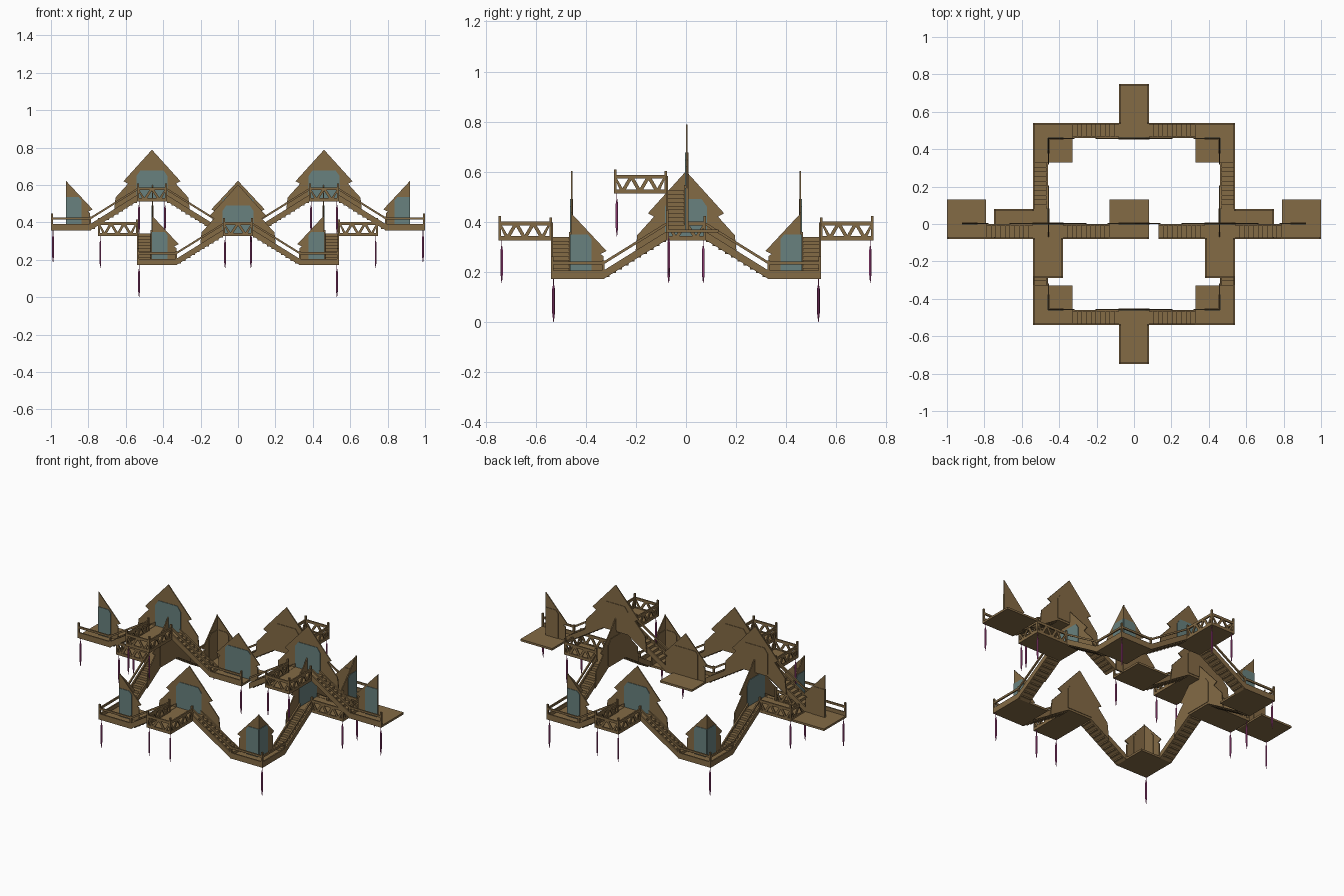
import bpy, bmesh, math
from mathutils import Matrix, Vector

if "Cube" in bpy.data.objects:
    bpy.data.objects.remove(bpy.data.objects["Cube"])

T = Matrix.Translation
MX = Matrix.Scale(-1, 4, (1, 0, 0))
SWAP = Matrix(((0, 1, 0, 0), (1, 0, 0, 0), (0, 0, 1, 0), (0, 0, 0, 1)))
BASE, RISE, LIFT = 0.171, 0.155, 0.186
W = 0.08                     # walkway width
meshes = {}


def bm_for(name):
    return meshes.setdefault(name, bmesh.new())


def prism(name, M, poly, v0, v1):
    """Outline in the x-z plane, extruded along y from v0 to v1."""
    bm = bm_for(name)
    a = [bm.verts.new(M @ Vector((x, v0, z))) for x, z in poly]
    b = [bm.verts.new(M @ Vector((x, v1, z))) for x, z in poly]
    faces = [bm.faces.new(a), bm.faces.new(b[::-1])]
    n = len(poly)
    for i in range(n):
        j = (i + 1) % n
        faces.append(bm.faces.new((a[i], b[i], b[j], a[j])))
    bmesh.ops.recalc_face_normals(bm, faces=faces)


def box(name, M, x0, x1, y0, y1, z0, z1):
    prism(name, M, [(x0, z0), (x1, z0), (x1, z1), (x0, z1)], y0, y1)


def strip(name, M, path, z0, z1, v0, v1):
    prism(name, M, [(x, z + z0) for x, z in path] +
          [(x, z + z1) for x, z in reversed(path)], v0, v1)


def pendant(M, x, y, z):
    bm = bm_for("hanging_pendants")
    rings = []
    for r, dz in ((.0015, 0), (.0015, -.02), (.0055, -.04), (.0055, -.135), (.001, -.171)):
        rings.append([bm.verts.new(M @ Vector((x + r * math.cos(k * math.pi / 3),
                      y + r * math.sin(k * math.pi / 3), z + dz))) for k in range(6)])
    fs = [bm.faces.new(rings[0]), bm.faces.new(rings[-1])]
    for p, q in zip(rings, rings[1:]):
        for k in range(6):
            fs.append(bm.faces.new((p[k], p[(k + 1) % 6], q[(k + 1) % 6], q[k])))
    bmesh.ops.recalc_face_normals(bm, faces=fs)


def truss(M, length, n, z):
    """Balustrade panel with zigzag braces, along x from 0 to length."""
    box("balcony_panels", M, 0, length, 0, .008, z, z + .017)
    box("balcony_panels", M, 0, length, 0, .008, z + .06, z + .075)
    step = length / n
    for i in range(n):
        lo, hi = (.0, .06) if i % 2 else (.06, .0)
        x0, x1, w = i * step, (i + 1) * step, .008
        za, zb = z + .008 + lo, z + .008 + hi
        prism("balcony_panels", M, [(max(0, x0 - w), za), (x0 + w, za),
              (min(length, x1 + w), zb), (x1 - w, zb)], .001, .007)


def post(M, x, y, z, h=.09):
    box("rail_posts", M, x - .005, x + .005, y - .005, y + .005, z, z + h)


def mid_node(M):
    h = RISE
    # raised landing and balcony
    box("floors", M, -W, W, -.288, 0, h, h + .012)
    truss(M @ T((-W, -.288, 0)), 2 * W, 4, h)
    for s in (Matrix.Identity(4), MX):
        S = M @ s
        truss(S @ T((W, -W, 0)) @ Matrix.Rotation(-math.pi / 2, 4, 'Z') @ T((0, -.008, 0)), .208, 6, h)
        post(S, W - .005, -.283, h, .096)
        post(S, W - .005, -W, h, .09)
        pendant(S, W - .011, -.276, h)
        # stair flight
        path = [(W, h), (.33, 0)]
        strip("stair_slabs", S, path, 0, .012, -W, 0)
        for v in (-W, -.008):
            strip("stair_stringers", S, path, 0, .034, v, v + .008)
        strip("handrails", S, path, .058, .07, -W, -W + .008)
        n = 10
        for i in range(n):
            x = W + .25 * i / n
            z = h * (1 - (i + 1) / n)
            box("stair_treads", S, x, x + .025, -.072, -.008, z + .008, z + .029)
    # gabled backing wall, stepped like a tiered roof
    half = [(.152, h + .108), (.128, h + .094), (.195, h + .02),
            (.205, h - .077), (W, h)]
    prism("gable_walls", M, [(0, h + .276)] + half +
          [(-x, z) for x, z in reversed(half)], 0, .006)
    door = [(-.083, h + .012), (.083, h + .012), (.083, h + .135), (.062, h + .165),
            (-.062, h + .165), (-.083, h + .135)]
    prism("door_panels", M, door, -.003, 0)
    prism("back_panels", M, door, .006, .009)


def half_gable(M):
    prism("gable_walls", M, [(0, 0), (.13, 0), (.13, .092), (.118, .1),
                             (.143, .112), (0, .265)], 0, .006)
    door = [(0, .012), (.083, .012), (.083, .16), (.068, .178), (0, .178)]
    prism("door_panels", M, door, -.003, 0)
    prism("back_panels", M, door, .006, .009)


def leg(M):
    half_gable(M)
    box("stair_stringers", M, -W, .13, -W, -W + .008, 0, .034)
    box("handrails", M, -W, .13, -W, -W + .008, .058, .07)
    post(M, .13, -W + .005, 0, .075)


def corner(M, both):
    box("floors", M, -W, .13, -W, .13, 0, .012)
    leg(M)
    if both:
        leg(M @ SWAP)
    post(M, -W + .005, -W + .005, 0)
    pendant(M, -.069, -.069, 0)


# square ring: four sides and four low corners
ground = T((0, 0, BASE))
for k in range(4):
    R = ground @ Matrix.Rotation(k * math.pi / 2, 4, 'Z')
    mid_node(R @ T((0, -.46, 0)))
    corner(R @ T((-.46, -.46, 0)), True)

# raised middle row crossing the ring
upper = T((0, 0, BASE + LIFT))
for sx in (-1, 1):
    mid_node(upper @ T((sx * .46, 0, 0)))
corner(upper @ T((-.92, 0, 0)), False)
corner(upper @ T((.92, 0, 0)) @ MX, False)
corner(upper @ MX, False)
half_gable(upper)

# materials and objects
colours = {"wood": (.23, .145, .06, 1), "glass": (.14, .22, .21, 1), "pink": (.45, .07, .28, 1)}
mats = {}
for n, c in colours.items():
    mats[n] = bpy.data.materials.new(n)
    mats[n].diffuse_color = c
for name, bm in meshes.items():
    me = bpy.data.meshes.new(name)
    bm.to_mesh(me)
    bm.free()
    key = {"door_panels": "glass", "hanging_pendants": "pink"}.get(name, "wood")
    me.materials.append(mats[key])
    bpy.context.collection.objects.link(bpy.data.objects.new(name, me))

for m in bpy.data.materials:
    if m.users and not m.is_grease_pencil:
        m.use_nodes = True
        m.node_tree.nodes["Principled BSDF"].inputs["Base Color"].default_value = m.diffuse_color
